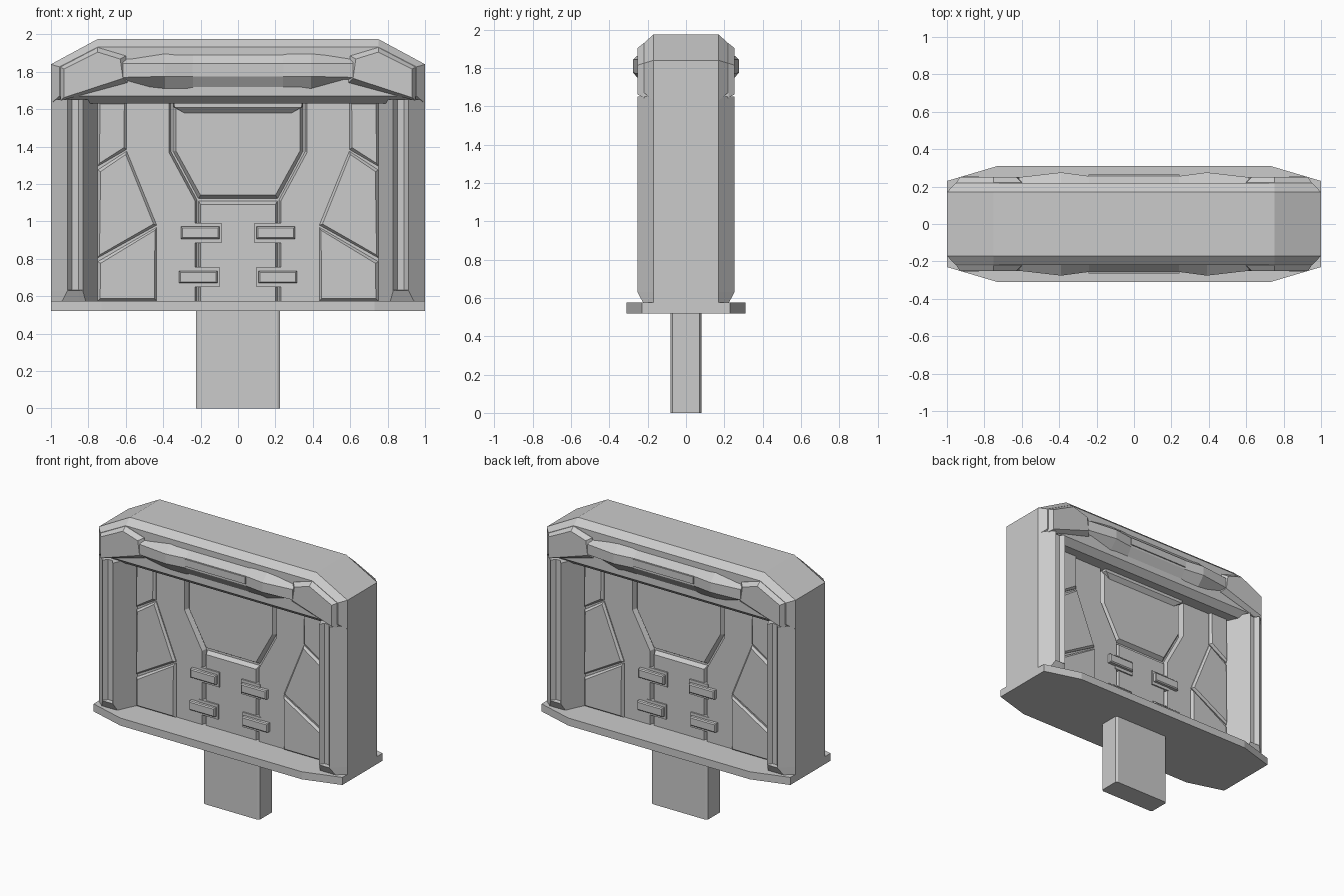
import bpy, bmesh

if "Cube" in bpy.data.objects:
    bpy.data.objects.remove(bpy.data.objects["Cube"])

def finish(name, bm, mx, my):
    bmesh.ops.recalc_face_normals(bm, faces=bm.faces)
    me = bpy.data.meshes.new(name)
    bm.to_mesh(me)
    bm.free()
    ob = bpy.data.objects.new(name, me)
    bpy.context.collection.objects.link(ob)
    if mx or my:
        m = ob.modifiers.new("mirror", 'MIRROR')
        m.use_axis = (mx, my, False)
        m.use_mirror_merge = False
    return ob

def loft(name, rings, mx=False, my=False):
    """Skin equal-length rings of 3D points and cap both ends."""
    bm = bmesh.new()
    vs = [[bm.verts.new(p) for p in r] for r in rings]
    n = len(vs[0])
    for a, b in zip(vs, vs[1:]):
        for i in range(n):
            j = (i + 1) % n
            bm.faces.new((a[i], a[j], b[j], b[i]))
    bm.faces.new(vs[0])
    bm.faces.new(vs[-1])
    return finish(name, bm, mx, my)

def xz(pts, y):
    return [(x, y, z) for x, z in pts]

def xy(pts, z):
    return [(x, y, z) for x, y in pts]

def box(name, x0, x1, y0, y1, z0, z1, mx=False, my=False):
    r = [(x0, y0), (x1, y0), (x1, y1), (x0, y1)]
    return loft(name, [xy(r, z0), xy(r, z1)], mx, my)

def sym(half):
    """Close a right-hand half outline by reflecting it in x."""
    return half + [(-x, v) for x, v in reversed(half)]

def armor(name, pts, y0, y1, y2, inset):
    """Raised plate with a sloped border, copied to all four quadrants."""
    bm = bmesh.new()
    back = [bm.verts.new((x, y0, z)) for x, z in pts]
    front = [bm.verts.new((x, y1, z)) for x, z in pts]
    for i in range(len(pts)):
        j = (i + 1) % len(pts)
        bm.faces.new((back[i], back[j], front[j], front[i]))
    bm.faces.new(back)
    f = bm.faces.new(front)
    bmesh.ops.recalc_face_normals(bm, faces=bm.faces)
    bmesh.ops.inset_region(bm, faces=[f], thickness=inset)
    for v in f.verts:
        v.co.y = y2
    return finish(name, bm, True, True)

# stem and base plate
stem = [(.225, -.07), (.225, .07), (.21, .08), (-.21, .08),
        (-.225, .07), (-.225, -.07), (-.21, -.08), (.21, -.08)]
loft("stem", [xy(stem, 0), xy(stem, .53)])
base = sym([(.73, -.31), (1, -.23), (1, .23), (.73, .31)])
loft("base_plate", [xy(base, .52), xy(base, .575)])

# core slab; fields, shield and neck stand on it with a groove between them
FIELD, FLOOR = -.085, -.05
box("core_slab", -.78, .78, FLOOR, -FLOOR, .57, 1.66)
outer = [(.78, .575), (.78, 1.65), (.37, 1.65), (.37, 1.37), (.23, 1.11), (.23, .575)]
inner = [(.78, .575), (.78, 1.65), (.355, 1.65), (.355, 1.374), (.216, 1.117), (.216, .575)]
loft("side_field", [xz(inner, FLOOR + .01), xz(outer, FIELD)], True, True)
shield_b = sym([(.216, 1.117), (.352, 1.372), (.352, 1.65)])
shield_f = sym([(.2, 1.14), (.332, 1.378), (.332, 1.65)])
loft("shield", [xz(shield_b, FLOOR + .01), xz(shield_f, FIELD + .005)], False, True)
neck_b = sym([(.214, .575), (.214, 1.115)])
neck_f = sym([(.2, .575), (.2, 1.09)])
loft("neck_plate", [xz(neck_b, FLOOR + .01), xz(neck_f, FIELD + .005)], False, True)
lip_b = sym([(.28, 1.575), (.345, 1.612), (.345, 1.65)])
lip_f = sym([(.335, 1.608), (.34, 1.615), (.345, 1.65)])
loft("shield_lip", [xz(lip_b, -.075), xz(lip_f, -.108)], False, True)

# clamps bridging the groove
for x0, z0 in ((.1, .907), (.11, .67)):
    box("clamp_pad", x0 - .012, x0 + .14, -.09, -.04, z0 - .022, z0 + .085, True, True)
    a = [(x0, z0), (x0 + .205, z0), (x0 + .205, z0 + .065), (x0, z0 + .065)]
    armor("clamp_bar", a, -.06, -.108, -.115, .01)

# armour plates on the side fields
for pts in ([(.75, 1.64), (.595, 1.64), (.595, 1.385), (.75, 1.295)],
            [(.75, 1.275), (.595, 1.375), (.435, .98), (.75, .805)],
            [(.75, .785), (.435, .968), (.435, .575), (.75, .575)]):
    armor("armour_plate", pts, -.075, -.092, -.108, .018)

# grooved corner pillars with a tapered foot
head = [(1, .01), (1, -.17)]
tail = [(.75, FIELD), (.75, .01)]
grooved = head + [(.912, -.253), (.888, -.222), (.852, -.222), (.83, -.253)] + tail
filled = head + [(.912, -.253), (.888, -.253), (.852, -.253), (.83, -.253)] + tail
foot = head + [(.94, -.224), (.9, -.224), (.845, -.224), (.815, -.222)] + tail
loft("pillar", [xy(foot, .575), xy(filled, .63), xy(grooved, .633), xy(grooved, 1.652)],
     True, True)

# header block with chamfered rim
rim = sym([(1, 1.63), (1, 1.84), (.75, 1.975)])
face = sym([(.955, 1.67), (.955, 1.826), (.75, 1.932)])
loft("header", [xz(face, -.218), xz(rim, -.17), xz(rim, .17), xz(face, .218)])

# header corner caps
cap_b = [(.95, 1.645), (.95, 1.825), (.75, 1.93), (.6, 1.885), (.59, 1.742)]
cap_f = [(.93, 1.662), (.93, 1.815), (.75, 1.905), (.63, 1.868), (.615, 1.765)]
loft("corner_cap", [xz(cap_b, -.205), xz(cap_b, -.221), xz(cap_f, -.252)], True, True)

# faceted visor bar, lofted along x
def section(x, yf, zt, zu, zl, zb):
    return [(x, -.2, zt), (x, yf, zu), (x, yf, zl), (x, -.2, zb)]

end = (-.25, 1.877, 1.845, 1.77, 1.752)
peak = (-.276, 1.912, 1.845, 1.775, 1.69)
mid = (-.256, 1.912, 1.845, 1.775, 1.69)
stations = [(-.615, end), (-.39, peak), (-.24, mid), (.24, mid), (.39, peak), (.615, end)]
loft("visor_bar", [section(x, *s) for x, s in stations], False, True)
box("visor_inlay", -.243, .243, -.264, -.24, 1.79, 1.842, False, True)
